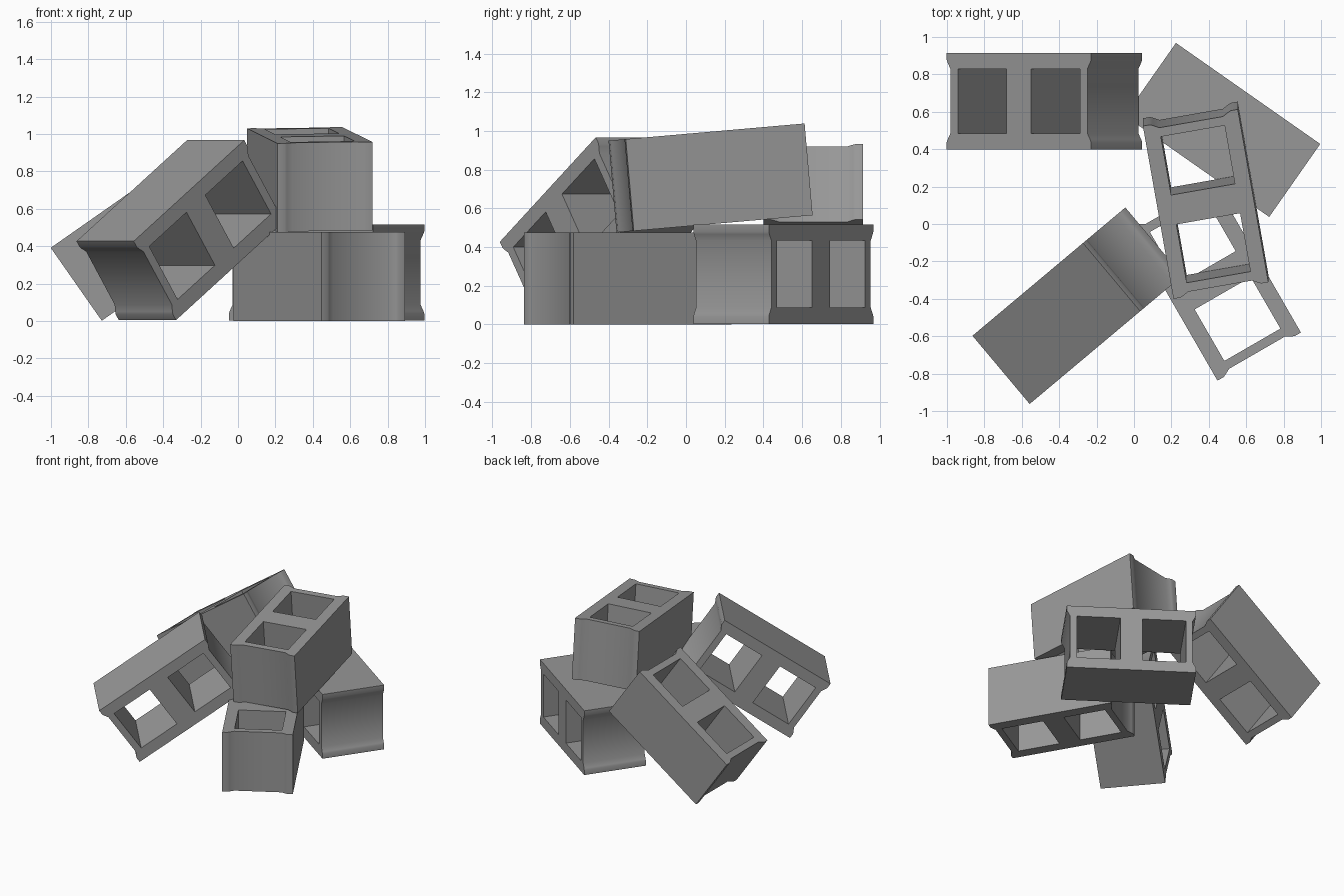
import bpy
from math import radians
from mathutils import Matrix, Vector

if "Cube" in bpy.data.objects:
    bpy.data.objects.remove(bpy.data.objects["Cube"])

L, W, H = 0.942, 0.515, 0.476     # block length, width, height (hole direction)

grey = bpy.data.materials.new("dark_concrete")
grey.diffuse_color = (0.31, 0.31, 0.31, 1)
grey.use_nodes = True
grey.node_tree.nodes["Principled BSDF"].inputs["Base Color"].default_value = grey.diffuse_color


def add_loop(curve, pts):
    s = curve.splines.new('POLY')
    s.points.add(len(pts) - 1)
    for p, (x, y) in zip(s.points, pts):
        p.co = (x, y, 0, 1)
    s.use_cyclic_u = True


def block_mesh():
    """Two-cell masonry block: outline with eared ends, two square cells."""
    curve = bpy.data.curves.new("block_profile", 'CURVE')
    curve.dimensions = '2D'
    curve.fill_mode = 'BOTH'
    curve.extrude = H / 2
    # recessed end: (distance from side, depth)
    ear = [(0, 0), (0.038, 0), (0.052, 0.006), (0.085, 0.024)]
    half = [(L / 2 - d, -W / 2 + t) for t, d in ear]
    right = half + [(x, -y) for x, y in reversed(half)]
    add_loop(curve, right + [(-x, -y) for x, y in right])
    # cells
    for s in (-1, 1):
        cx, a, b = s * 0.239, 0.159, 0.173
        add_loop(curve, [(cx - a, -b), (cx + a, -b), (cx + a, b), (cx - a, b)])
    tmp = bpy.data.objects.new("profile_helper", curve)
    bpy.context.collection.objects.link(tmp)
    mesh = bpy.data.meshes.new_from_object(
        tmp.evaluated_get(bpy.context.evaluated_depsgraph_get()))
    bpy.data.objects.remove(tmp)
    mesh.materials.clear()
    mesh.materials.append(grey)
    return mesh


def rot(deg, axis):
    return Matrix.Rotation(radians(deg), 4, axis)


on_side = rot(90, 'X')            # cells horizontal
blocks = {
    "upright_ground_block": ((0.434, -0.301, H / 2), rot(120, 'Z')),
    "side_ground_block": ((0.4735, 0.503, 0.26), rot(-35, 'Z') @ on_side),
    "top_block": ((0.383, 0.127, 0.757), rot(5, 'X') @ rot(100, 'Z')),
    "back_leaning_block": ((-0.479, 0.657, 0.467), rot(-35, 'Y')),
    "front_leaning_block": ((-0.302, -0.437, 0.486),
                            rot(40, 'Z') @ rot(-35, 'Y') @ on_side),
}

base = block_mesh()
for name, (loc, r) in blocks.items():
    ob = bpy.data.objects.new(name, base.copy())
    bpy.context.collection.objects.link(ob)
    ob.matrix_world = Matrix.Translation(Vector(loc)) @ r
    # weld the curve caps to the walls, then smooth the curved ends
    bpy.ops.object.select_all(action='DESELECT')
    ob.select_set(True)
    bpy.context.view_layer.objects.active = ob
    bpy.ops.object.mode_set(mode='EDIT')
    bpy.ops.mesh.select_all(action='SELECT')
    bpy.ops.mesh.remove_doubles(threshold=0.0005)
    bpy.ops.mesh.normals_make_consistent(inside=False)
    bpy.ops.object.mode_set(mode='OBJECT')
    bpy.ops.object.shade_smooth_by_angle(angle=radians(40))
bpy.data.meshes.remove(base)
